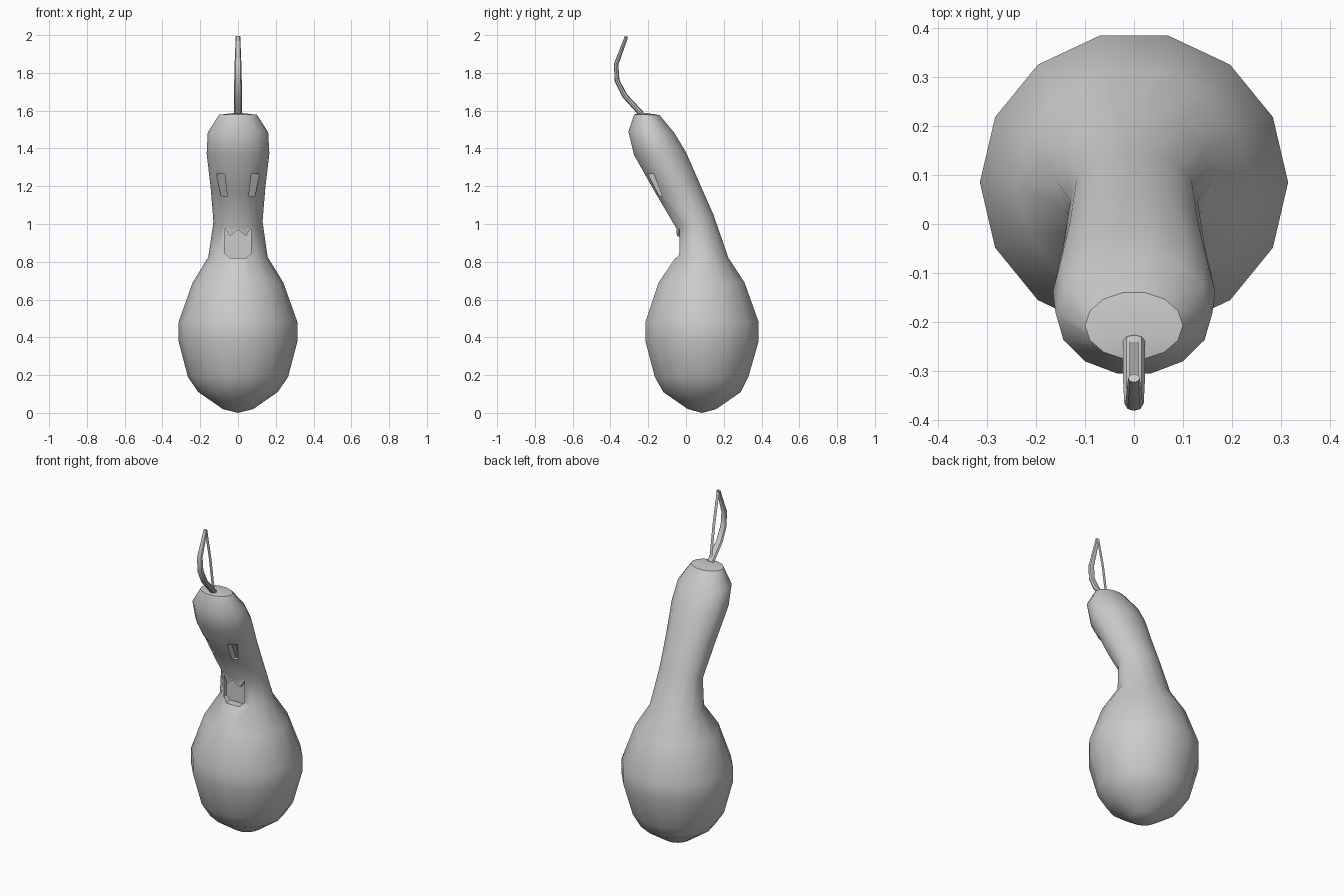
import bpy, bmesh, math
from mathutils import Vector

if "Cube" in bpy.data.objects:
    bpy.data.objects.remove(bpy.data.objects["Cube"])


def make_object(name, bm, angle=40):
    bmesh.ops.recalc_face_normals(bm, faces=bm.faces)
    me = bpy.data.meshes.new(name)
    bm.to_mesh(me)
    bm.free()
    ob = bpy.data.objects.new(name, me)
    bpy.context.collection.objects.link(ob)
    if angle:
        smooth(ob, angle)
    return ob


def smooth(ob, angle):
    bpy.ops.object.select_all(action='DESELECT')
    bpy.context.view_layer.objects.active = ob
    ob.select_set(True)
    bpy.ops.object.shade_smooth_by_angle(angle=math.radians(angle))


def bridge(bm, rings):
    n = len(rings[0])
    for a, b in zip(rings, rings[1:]):
        for i in range(n):
            j = (i + 1) % n
            bm.faces.new((a[i], a[j], b[j], b[i]))


# Gourd body: rings given as front y, front z, back y, back z, half width
N = 14
RINGS = [
    (0.01, 0.02, 0.16, 0.02, 0.08),
    (-0.12, 0.11, 0.29, 0.11, 0.21),
    (-0.165, 0.19, 0.33, 0.19, 0.265),
    (-0.215, 0.38, 0.385, 0.38, 0.315),
    (-0.215, 0.48, 0.385, 0.48, 0.315),
    (-0.145, 0.69, 0.31, 0.69, 0.24),
    (-0.05, 0.83, 0.225, 0.82, 0.157),
    (-0.05, 0.975, 0.145, 1.05, 0.13),
    (-0.165, 1.17, 0.07, 1.22, 0.145),
    (-0.275, 1.365, 0.0, 1.38, 0.166),
    (-0.305, 1.49, -0.06, 1.48, 0.16),
    (-0.275, 1.58, -0.14, 1.577, 0.10),
]
bm = bmesh.new()
rings = []
k = 1 / math.cos(math.pi / N)
for fy, fz, by, bz, w in RINGS:
    ring = []
    for i in range(N):
        a = 2 * math.pi * i / N
        s = math.sin(a) * k
        ring.append(bm.verts.new((w * math.cos(a),
                                  (fy + by) / 2 + s * (by - fy) / 2,
                                  (fz + bz) / 2 + s * (bz - fz) / 2)))
    rings.append(ring)
bridge(bm, rings)
for ring, pole in ((rings[0], (0, 0.085, 0.0)), (rings[-1], (0, -0.23, 1.59))):
    p = bm.verts.new(pole)
    for i in range(N):
        bm.faces.new((ring[i], ring[(i + 1) % N], p))
body = make_object("gourd_body", bm, angle=0)


# Recesses for the face: prism whose inner floor follows the neck surface
def carve(name, outline, floor):
    bm = bmesh.new()
    front = [bm.verts.new((x, -0.6, z)) for x, z in outline]
    back = [bm.verts.new((x, floor(z), z)) for x, z in outline]
    bridge(bm, [front, back])
    bm.faces.new(front)
    bm.faces.new(back)
    cutter = make_object(name, bm, angle=0)
    cutter.hide_render = True
    mod = body.modifiers.new(name, 'BOOLEAN')
    mod.operation = 'DIFFERENCE'
    mod.solver = 'EXACT'
    mod.object = cutter
    bpy.context.view_layer.objects.active = body
    bpy.ops.object.modifier_apply(modifier=name)
    bpy.data.objects.remove(cutter)


# Mouth with two pointed teeth
carve("mouth_cutter",
      [(-0.07, 0.98), (-0.043, 0.935), (0, 0.97), (0.043, 0.935), (0.07, 0.98),
       (0.07, 0.845), (0.045, 0.82), (-0.045, 0.82), (-0.07, 0.845)],
      lambda z: -0.01)
# Slanted eyes
for side, label in ((-1, "left"), (1, "right")):
    carve(label + "_eye_cutter",
          [(side * x, z) for x, z in
           ((0.115, 1.265), (0.07, 1.265), (0.057, 1.145), (0.09, 1.15))],
          lambda z: -0.105 - (z - 1.15) * 0.55)
smooth(body, 40)

# Curling stem: centre y, z, half thickness, half width
STEM = [(-0.238, 1.585, 0.015, 0.022), (-0.325, 1.68, 0.014, 0.022),
        (-0.365, 1.76, 0.013, 0.02), (-0.37, 1.845, 0.012, 0.018),
        (-0.315, 1.993, 0.009, 0.012)]
bm = bmesh.new()
pts = [Vector((0, y, z)) for y, z, _, _ in STEM]
rings = []
for i, (p, st) in enumerate(zip(pts, STEM)):
    t = (pts[min(i + 1, len(pts) - 1)] - pts[max(i - 1, 0)]).normalized()
    n = Vector((0, -t.z, t.y))
    rings.append([bm.verts.new(p + n * math.sin(a) * st[2]
                               + Vector((math.cos(a) * st[3], 0, 0)))
                  for a in (math.pi * j / 4 for j in range(8))])
bridge(bm, rings)
bm.faces.new(rings[0])
bm.faces.new(rings[-1])
make_object("stem", bm)

# Thin strip joining the stem's base and tip
bm = bmesh.new()
rows = [[bm.verts.new((x, y, z)) for x in (-0.009, 0.009)]
        for y, z in ((-0.238, 1.59), (-0.27, 1.80), (-0.312, 1.995))]
for a, b in zip(rows, rows[1:]):
    bm.faces.new((a[0], a[1], b[1], b[0]))
make_object("stem_strip", bm)
